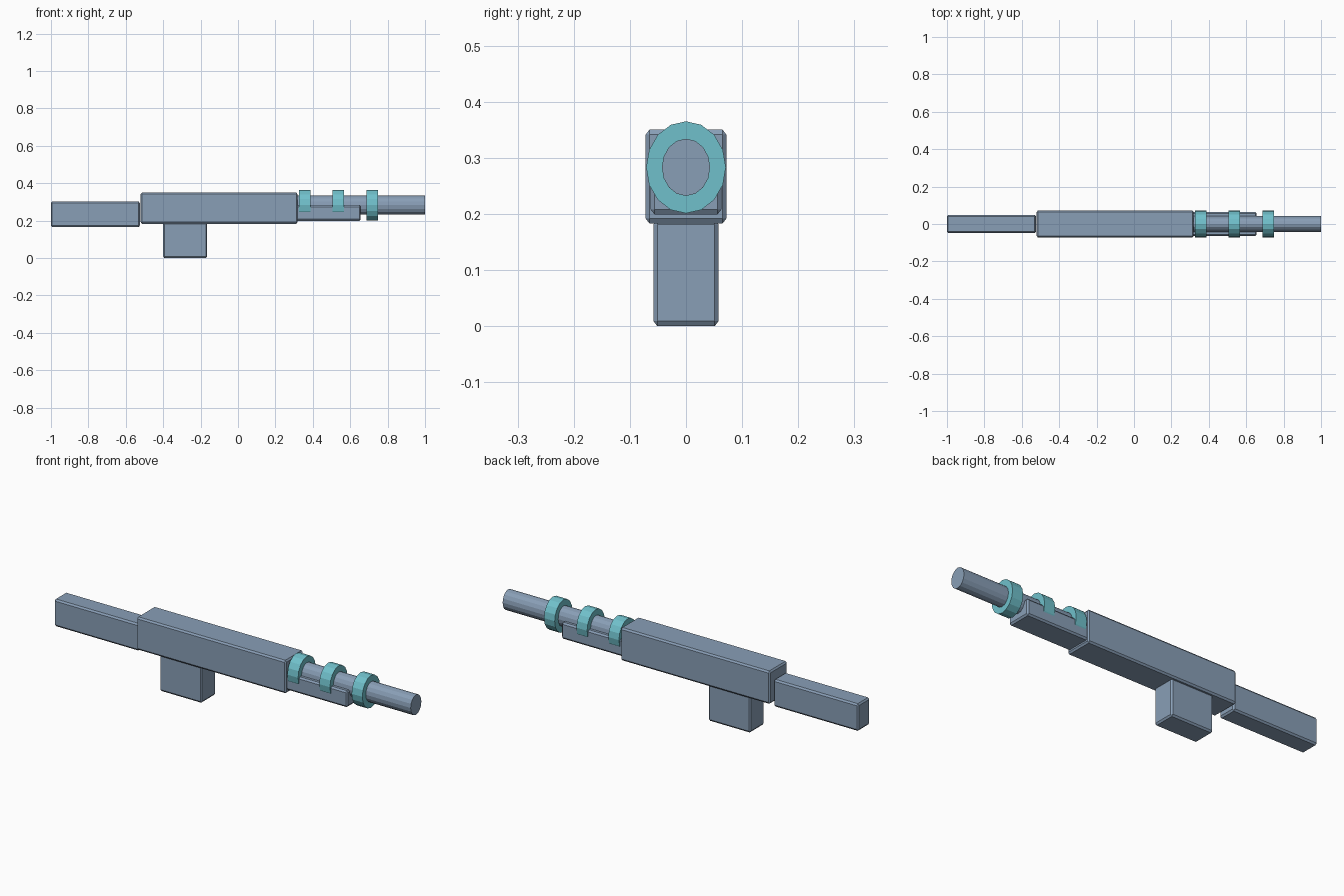
import bpy
import math
from mathutils import Matrix

if "Cube" in bpy.data.objects:
    bpy.data.objects.remove(bpy.data.objects["Cube"])


def material(name, rgb):
    m = bpy.data.materials.new(name)
    m.diffuse_color = (*rgb, 1.0)
    m.use_nodes = True
    m.node_tree.nodes["Principled BSDF"].inputs["Base Color"].default_value = m.diffuse_color
    return m


STEEL = material("steel blue", (0.25, 0.345, 0.47))
CYAN = material("cyan", (0.162, 0.53, 0.60))


def box(name, x0, x1, half_y, z0, z1, mat):
    """Box with a narrow single-step chamfer, slightly deeper in z than y."""
    bpy.ops.mesh.primitive_cube_add(size=1)
    ob = bpy.context.object
    ob.name = name
    s = (0.8, 0.85, 1.1)
    dims = (x1 - x0, 2 * half_y, z1 - z0)
    ob.data.transform(Matrix.Diagonal([d / k for d, k in zip(dims, s)] + [1]))
    ob.scale = s
    ob.location = ((x0 + x1) / 2, 0, (z0 + z1) / 2)
    bevel = ob.modifiers.new("chamfer", "BEVEL")
    bevel.width = 0.008
    bevel.segments = 1
    ob.data.materials.append(mat)
    return ob


def tube(name, x0, x1, ry, rz, mat):
    """Sixteen-sided oval cylinder lying along x on the barrel axis."""
    bpy.ops.mesh.primitive_cylinder_add(vertices=16, radius=1, depth=x1 - x0)
    ob = bpy.context.object
    ob.name = name
    ob.data.transform(Matrix.Rotation(math.pi / 2, 4, "Y"))
    ob.data.transform(Matrix.Diagonal((1, ry, rz, 1)))
    ob.location = ((x0 + x1) / 2, 0, 0.283)
    ob.data.materials.append(mat)
    return ob


# Main blocks
box("stock", -1.0, -0.525, 0.048, 0.165, 0.303, STEEL)
box("body", -0.52, 0.318, 0.072, 0.183, 0.35, STEEL)
box("grip", -0.40, -0.165, 0.058, 0.0, 0.19, STEEL)
box("handguard", 0.312, 0.656, 0.063, 0.199, 0.283, STEEL)

# Barrel with three coloured rings
tube("barrel", 0.30, 1.0, 0.043, 0.051, STEEL)
for i, x in enumerate((0.357, 0.536, 0.718)):
    tube(f"ring_{i + 1}", x - 0.03, x + 0.03, 0.071, 0.082, CYAN)
